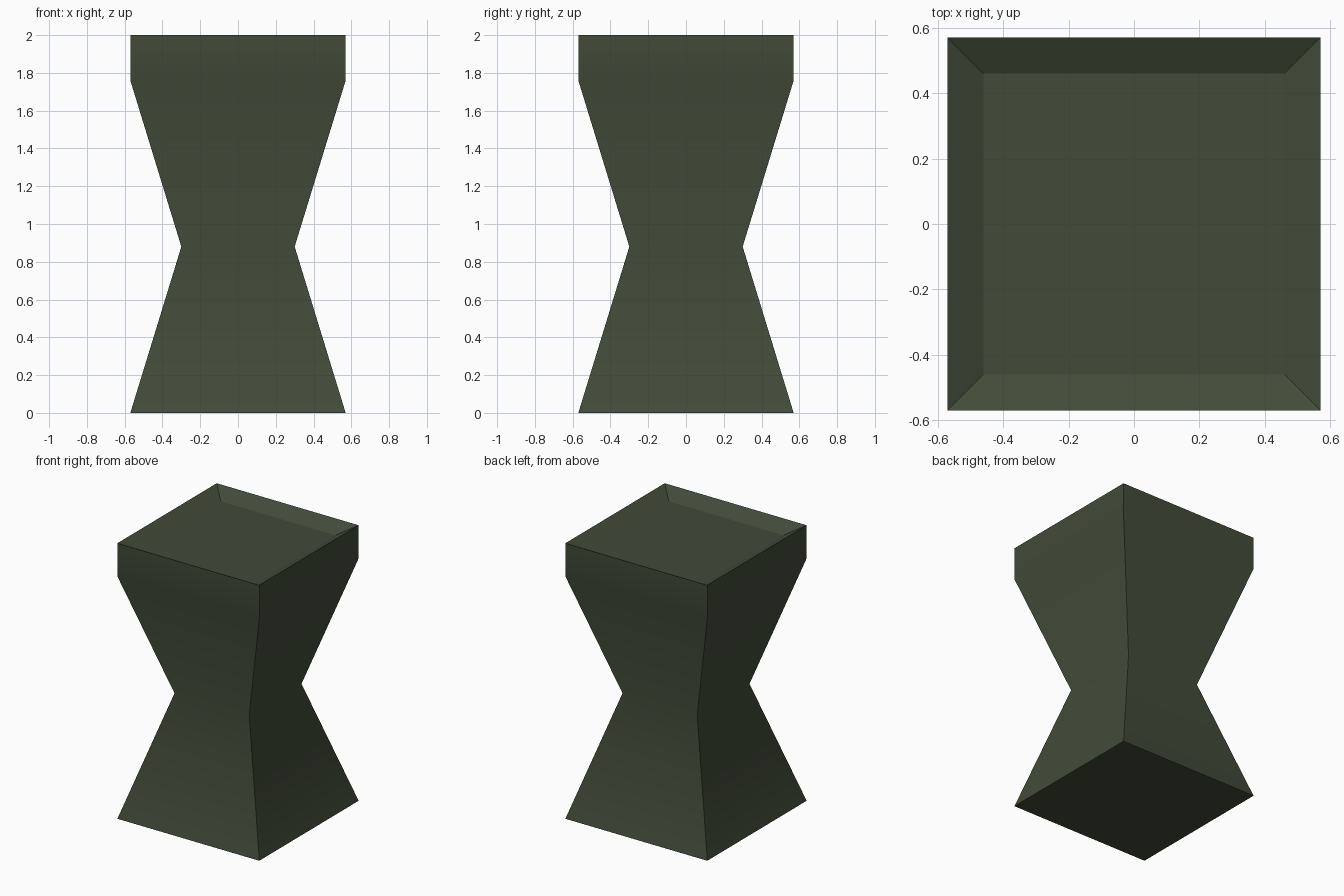
import bpy, bmesh

if "Cube" in bpy.data.objects:
    bpy.data.objects.remove(bpy.data.objects["Cube"])

# Single flat colour
green = bpy.data.materials.new("dark olive green")
green.diffuse_color = (0.054, 0.070, 0.041, 1.0)
green.use_nodes = True
green.node_tree.nodes["Principled BSDF"].inputs["Base Color"].default_value = green.diffuse_color

# Half-width and height of each square ring, foot to recessed top
PROFILE = [(0.57, 0.0), (0.30, 0.88), (0.57, 1.76), (0.57, 2.0), (0.46, 1.94)]
OUTER_BANDS = 3


def square_ring(bm, r, z):
    return [bm.verts.new((x * r, y * r, z))
            for x, y in ((-1, -1), (1, -1), (1, 1), (-1, 1))]


bm = bmesh.new()
rings = [square_ring(bm, r, z) for r, z in PROFILE]

# Pinched sides, straight rim and sloping recess walls
for level, (low, high) in enumerate(zip(rings, rings[1:])):
    for i in range(4):
        j = (i + 1) % 4
        face = bm.faces.new((low[i], low[j], high[j], high[i]))
        face.smooth = level < OUTER_BANDS

# Base and recessed seat
bm.faces.new(rings[0][::-1])
bm.faces.new(rings[-1])

# Keep corners and rims crisp; only the waist and shoulder bends stay smooth
soft = set(rings[1] + rings[2])
for edge in bm.edges:
    a, b = edge.verts
    level_edge = abs(a.co.z - b.co.z) < 1e-5
    edge.smooth = level_edge and a in soft and b in soft

mesh = bpy.data.meshes.new("hourglass_stool")
bm.to_mesh(mesh)
bm.free()
mesh.materials.append(green)
stool = bpy.data.objects.new("hourglass_stool", mesh)
bpy.context.collection.objects.link(stool)
